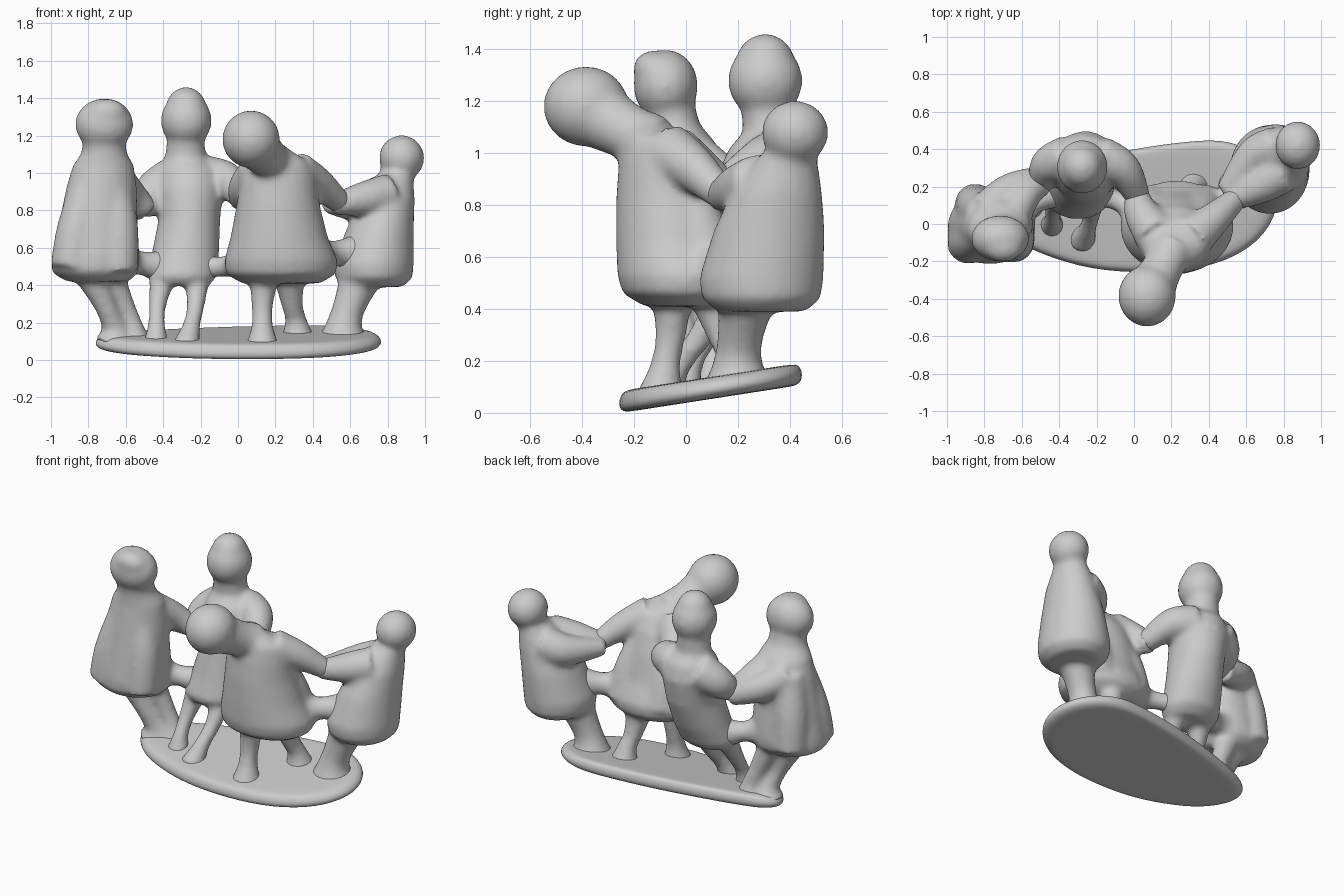
import bpy, bmesh, math
from mathutils import Vector, Matrix, Quaternion


def loft(bm, rings, n=28):
    """Closed skin through rings of (centre, rotation, rx, ry)."""
    rows = []
    for c, q, rx, ry in rings:
        row = []
        for i in range(n):
            a = 2 * math.pi * i / n
            row.append(bm.verts.new(Vector(c) + q @ Vector((rx * math.cos(a), ry * math.sin(a), 0))))
        rows.append(row)
    for r0, r1 in zip(rows, rows[1:]):
        for i in range(n):
            j = (i + 1) % n
            bm.faces.new((r0[i], r0[j], r1[j], r1[i]))
    bm.faces.new(rows[0][::-1])
    bm.faces.new(rows[-1])


def gown(bm, sections, turn=0):
    q = Quaternion((0, 0, 1), math.radians(turn))
    loft(bm, [((x, y, z), q, rx, ry) for x, y, z, rx, ry in sections])


def limb(bm, *pts):
    """Tapered tube through (x, y, z, radius) points, smoothed by a spline."""
    p = [Vector(v) for v in pts]
    p = [2 * p[0] - p[1]] + p + [2 * p[-1] - p[-2]]
    path = []
    for k in range(1, len(p) - 2):
        a, b, c, d = p[k - 1:k + 3]
        for s in range(6):
            t = s / 6
            path.append(0.5 * (2 * b + (c - a) * t + (2 * a - 5 * b + 4 * c - d) * t * t
                               + (3 * b - a - 3 * c + d) * t ** 3))
    path.append(p[-2])
    rings = []
    for i, v in enumerate(path):
        t = (path[min(i + 1, len(path) - 1)] - path[max(i - 1, 0)]).to_3d()
        rings.append((v.to_3d(), t.to_track_quat('Z', 'Y'), v.w, v.w))
    loft(bm, rings, 16)


def ball(bm, c, r):
    m = Matrix.Translation(c) @ Matrix.Diagonal((*r, 1))
    bmesh.ops.create_uvsphere(bm, u_segments=28, v_segments=18, radius=1, matrix=m)


def finish(bm, name):
    """Fuse the parts of one figure into a soft, cast-looking skin."""
    bmesh.ops.recalc_face_normals(bm, faces=bm.faces)
    me = bpy.data.meshes.new(name)
    bm.to_mesh(me)
    bm.free()
    ob = bpy.data.objects.new(name, me)
    bpy.context.collection.objects.link(ob)
    rm = ob.modifiers.new("fuse", 'REMESH')
    rm.mode = 'VOXEL'
    rm.voxel_size = 0.016
    rm.use_smooth_shade = True
    sm = ob.modifiers.new("soften", 'SMOOTH')
    sm.factor = 0.5
    sm.iterations = 14


# left figure, leaning outward to the left
bm = bmesh.new()
gown(bm, [(-.75, -.01, .42, .17, .14), (-.765, -.01, .47, .235, .2), (-.76, -.01, .54, .235, .205),
          (-.745, -.01, .75, .21, .18), (-.73, -.01, .92, .19, .16), (-.72, -.02, 1.04, .165, .135),
          (-.715, -.05, 1.11, .12, .105), (-.715, -.07, 1.2, .115, .1)], 8)
limb(bm, (-.79, -.05, .98, .09), (-.86, -.09, .7, .11), (-.895, -.105, .49, .11))
limb(bm, (-.67, -.05, .95, .09), (-.64, -.08, .7, .11), (-.645, -.1, .47, .11))
limb(bm, (-.8, .05, .95, .1), (-.84, .09, .7, .11), (-.85, .11, .48, .11))
ball(bm, (-.715, -.078, 1.26), (.157, .125, .14))
ball(bm, (-.70, -.125, 1.325), (.105, .08, .072))
limb(bm, (-.66, .03, .98, .1), (-.57, .16, .89, .08), (-.48, .22, .8, .06))
limb(bm, (-.8, .06, .95, .1), (-.67, .18, .87, .09), (-.5, .25, .8, .065))
limb(bm, (-.66, .06, .54, .12), (-.53, .12, .52, .065), (-.42, .17, .5, .09))
limb(bm, (-.8, 0, .47, .085), (-.71, .03, .29, .06), (-.66, .07, .17, .07), (-.66, .08, .1, .11))
limb(bm, (-.69, .07, .47, .08), (-.61, .1, .29, .06), (-.57, .11, .18, .065), (-.56, .11, .1, .1))
finish(bm, "left_figure")

# rear figure
bm = bmesh.new()
gown(bm, [(-.3, .16, .4, .15, .11), (-.3, .18, .45, .19, .16), (-.28, .23, .58, .18, .175),
          (-.26, .28, .75, .165, .19), (-.26, .31, .92, .18, .19), (-.265, .32, 1.02, .16, .155),
          (-.28, .32, 1.08, .11, .1), (-.28, .315, 1.18, .1, .105)])
ball(bm, (-.277, .305, 1.28), (.137, .145, .145))
ball(bm, (-.277, .305, 1.345), (.11, .115, .116))
limb(bm, (-.35, .36, .97, .12), (-.46, .31, .9, .1), (-.5, .2, .8, .06))
limb(bm, (-.19, .36, .98, .12), (-.06, .29, .96, .1), (.03, .13, .86, .065))
limb(bm, (-.4, .16, .46, .075), (-.43, .08, .3, .05), (-.435, .02, .19, .048), (-.44, -.01, .07, .075))
limb(bm, (-.22, .16, .46, .075), (-.225, .06, .3, .05), (-.25, -.03, .18, .05), (-.28, -.09, .06, .08))
finish(bm, "rear_figure")

# front figure, with its head tipped forward
bm = bmesh.new()
gown(bm, [(.23, 0, .41, .21, .16), (.23, -.01, .46, .295, .235), (.23, -.015, .53, .305, .25),
          (.22, -.045, .66, .26, .225), (.215, -.065, .82, .225, .205), (.215, -.085, .96, .205, .175),
          (.215, -.11, 1.05, .175, .135), (.2, -.14, 1.1, .12, .09)])
limb(bm, (.29, -.03, .9, .1), (.35, .05, .7, .11), (.39, .11, .49, .11))
limb(bm, (.14, -.03, .9, .1), (.11, .05, .7, .11), (.1, .11, .49, .11))
ball(bm, (.07, -.385, 1.18), (.155, .165, .155))
limb(bm, (.21, -.12, 1.03, .12), (.16, -.22, 1.08, .11), (.11, -.31, 1.13, .125))
limb(bm, (.31, -.07, 1.0, .12), (.43, .03, .94, .09), (.56, .15, .83, .06))
limb(bm, (.12, -.06, 1.0, .12), (.04, .06, .92, .095), (.01, .18, .84, .06))
limb(bm, (.4, .06, .55, .12), (.52, .15, .57, .07), (.66, .23, .57, .12))
limb(bm, (.04, .05, .52, .1), (-.08, .12, .5, .055), (-.22, .17, .5, .08))
limb(bm, (.14, -.05, .47, .085), (.13, -.06, .3, .06), (.13, -.08, .18, .06), (.13, -.1, .05, .1))
limb(bm, (.27, .09, .47, .09), (.29, .14, .3, .06), (.31, .18, .21, .06), (.32, .2, .1, .1))
finish(bm, "front_figure")

# right figure, smaller and leaning outward to the right
bm = bmesh.new()
gown(bm, [(.73, .29, .39, .15, .17), (.725, .29, .44, .21, .23), (.725, .29, .52, .215, .24),
          (.76, .32, .7, .18, .215), (.8, .35, .85, .145, .175), (.825, .38, .95, .115, .13),
          (.86, .41, 1.03, .08, .09)])
ball(bm, (.875, .42, 1.08), (.122, .13, .123))
limb(bm, (.81, .28, .89, .11), (.67, .2, .86, .095), (.5, .12, .83, .055))
limb(bm, (.77, .42, .88, .11), (.64, .36, .84, .1), (.48, .17, .83, .05))
limb(bm, (.67, .24, .48, .12), (.6, .21, .3, .09), (.57, .2, .2, .095), (.56, .2, .1, .14))
finish(bm, "right_figure")

# sloping egg-shaped base
outline = [(-.77, .06), (-.63, -.1), (-.4, -.19), (-.17, -.25), (.2, -.26), (.5, -.2), (.7, -.06),
           (.78, .13), (.71, .33), (.52, .45), (.3, .44), (0, .4), (-.3, .33), (-.57, .25), (-.74, .18)]
bm = bmesh.new()
rows = []
for s, h in ((.85, 0), (.98, 0), (1.03, .035), (.98, .085), (.85, .085)):
    rows.append([bm.verts.new((x * s, .1 + (y - .1) * s, h + .155 * (.1 + (y - .1) * s + .25)))
                 for x, y in outline])
n = len(outline)
for r0, r1 in zip(rows, rows[1:]):
    for i in range(n):
        bm.faces.new((r0[i], r0[(i + 1) % n], r1[(i + 1) % n], r1[i]))
bm.faces.new(rows[0][::-1])
bm.faces.new(rows[-1])
for f in bm.faces:
    f.smooth = True
bmesh.ops.recalc_face_normals(bm, faces=bm.faces)
me = bpy.data.meshes.new("base")
bm.to_mesh(me)
bm.free()
base = bpy.data.objects.new("base", me)
bpy.context.collection.objects.link(base)
sub = base.modifiers.new("round", 'SUBSURF')
sub.levels = sub.render_levels = 2
